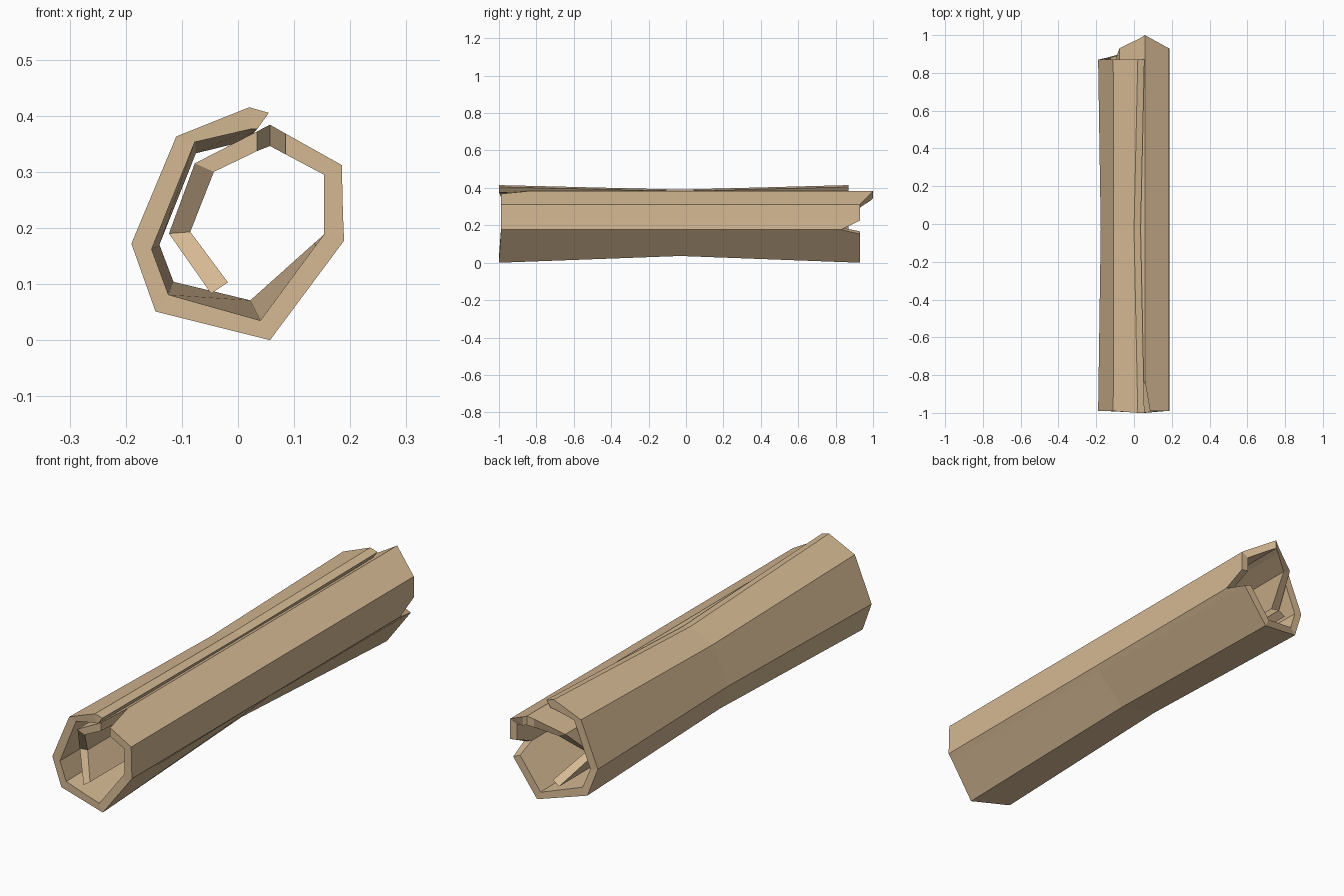
import bpy, bmesh

# One material for the whole rolled sheet
bark = bpy.data.materials.new("light_bark")
bark.diffuse_color = (0.66, 0.48, 0.29, 1)

# Spiral cross-section, from the outer lip round to the inner lip:
# outer x z, inner x z, waist shift x z, front end y, back end y
SPIRAL = [
    (0.055, 0.405, 0.034, 0.376, -0.02, -0.022, -1.0, 0.87),
    (0.020, 0.415, 0.022, 0.376, -0.02, -0.024, -1.0, 0.87),
    (-0.110, 0.363, -0.077, 0.353, 0.002, -0.02, -0.99, 0.87),
    (-0.190, 0.172, -0.154, 0.162, 0.014, 0.008, -0.99, 0.87),
    (-0.147, 0.051, -0.124, 0.081, 0.009, 0.023, -0.99, 0.88),
    (0.057, 0.000, 0.040, 0.035, -0.018, 0.036, -1.0, 0.93),
    (0.171, 0.153, 0.138, 0.168, -0.002, 0.005, -0.99, 0.93),
    (0.189, 0.177, 0.153, 0.188, 0, 0, -0.99, 0.83),
    (0.187, 0.225, 0.153, 0.230, 0, 0, -0.99, 0.93),
    (0.185, 0.312, 0.153, 0.295, 0, 0, -0.99, 0.93),
    (0.085, 0.368, 0.085, 0.331, 0, 0, -0.99, 0.985),
    (0.057, 0.384, 0.057, 0.346, 0, 0, -0.83, 1.0),
    (0.034, 0.372, 0.034, 0.337, 0, 0, -0.98, 0.985),
    (-0.077, 0.315, -0.043, 0.300, 0, 0, -0.98, 0.93),
    (-0.123, 0.190, -0.085, 0.193, 0, 0, -0.90, 0.80),
    (-0.048, 0.083, -0.018, 0.103, 0, 0, -0.98, 0.93),
]
WAIST_Y = -0.03

bm = bmesh.new()
columns = []
for ox, oz, ix, iz, sx, sz, front, back in SPIRAL:
    def rail(x, z):
        return [bm.verts.new(p) for p in ((x, front, z),
                (x + sx, WAIST_Y, z + sz), (x, back, z))]
    columns.append((rail(ox, oz), rail(ix, iz)))

# Outer and inner skins, plus the cut ends
for (o, i), (p, j) in zip(columns, columns[1:]):
    for k in range(2):
        bm.faces.new((o[k], o[k + 1], p[k + 1], p[k]))
        bm.faces.new((i[k], j[k], j[k + 1], i[k + 1]))
    bm.faces.new((o[0], p[0], j[0], i[0]))
    bm.faces.new((o[2], i[2], j[2], p[2]))
# Long edges of the sheet
for o, i in (columns[0], columns[-1]):
    for k in range(2):
        bm.faces.new((o[k], i[k], i[k + 1], o[k + 1]))
bmesh.ops.recalc_face_normals(bm, faces=bm.faces)

mesh = bpy.data.meshes.new("rolled_bark_stick")
bm.to_mesh(mesh)
bm.free()
mesh.materials.append(bark)
stick = bpy.data.objects.new("rolled_bark_stick", mesh)
bpy.context.collection.objects.link(stick)
